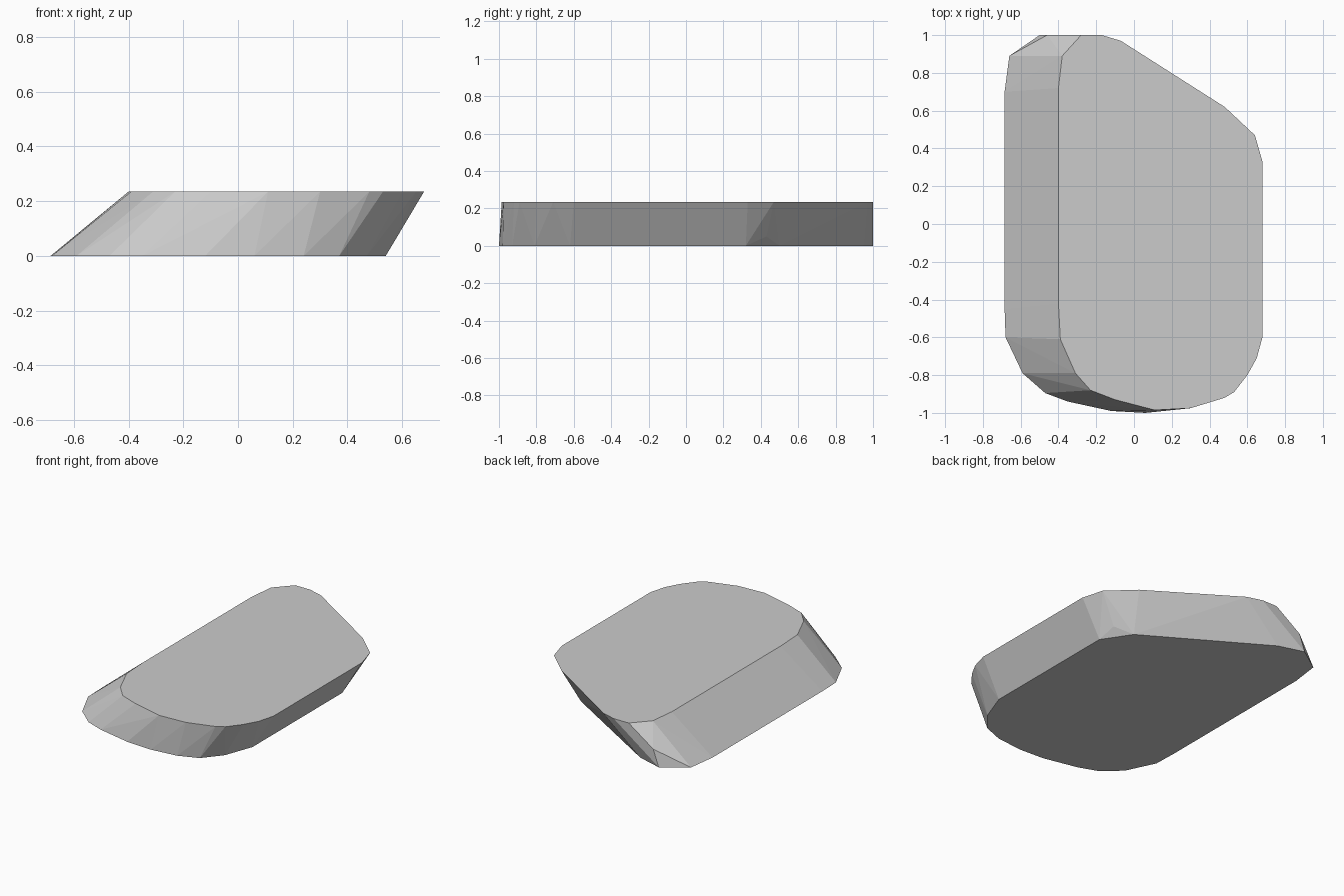
import bpy
import bmesh
import math

if "Cube" in bpy.data.objects:
    bpy.data.objects.remove(bpy.data.objects["Cube"])

HEIGHT = 0.235

# Outline of the flat top, counter-clockwise around the rim
top_rim = [(-0.40, 0.72), (-0.38, 0.89), (-0.28, 1.0), (-0.17, 1.0), (-0.07, 0.97),
           (0.48, 0.62), (0.64, 0.47), (0.68, 0.33), (0.68, -0.60), (0.65, -0.71),
           (0.60, -0.80), (0.53, -0.89), (0.48, -0.92), (0.30, -0.975), (0.11, -0.985),
           (-0.10, -0.93), (-0.23, -0.88), (-0.31, -0.79), (-0.39, -0.61), (-0.40, -0.42)]

# Outline of the flat base, shifted sideways so the walls lean
base_rim = [(-0.685, 0.70), (-0.66, 0.89), (-0.50, 1.0), (-0.33, 0.95), (0.42, 0.50),
            (0.54, 0.32), (0.54, -0.62), (0.47, -0.81), (0.37, -0.93), (0.24, -0.98),
            (0.06, -1.0), (-0.12, -0.99), (-0.35, -0.94), (-0.47, -0.895),
            (-0.59, -0.79), (-0.68, -0.60), (-0.685, -0.45)]

# Corner chips part way up the wall
chips = [(-0.46, 1.0, 0.11), (0.52, 0.43, 0.05)]

points = [(x, y, HEIGHT) for x, y in top_rim]
points += [(x, y, 0.0) for x, y in base_rim] + chips

# Leaning slab: the convex skin around both outlines
bm = bmesh.new()
for p in points:
    bm.verts.new(p)
hull = bmesh.ops.convex_hull(bm, input=bm.verts[:])
loose = {g for g in hull["geom_interior"] + hull["geom_unused"]
         if isinstance(g, bmesh.types.BMVert)}
bmesh.ops.delete(bm, geom=list(loose), context="VERTS")

# Merge the flat caps into single faces
bmesh.ops.dissolve_limit(bm, angle_limit=math.radians(0.5),
                         verts=bm.verts[:], edges=bm.edges[:])
bmesh.ops.recalc_face_normals(bm, faces=bm.faces[:])

mesh = bpy.data.meshes.new("stone_slab")
bm.to_mesh(mesh)
bm.free()

grey = bpy.data.materials.new("stone grey")
grey.diffuse_color = (0.6, 0.6, 0.6, 1.0)
grey.use_nodes = True
grey.node_tree.nodes["Principled BSDF"].inputs["Base Color"].default_value = grey.diffuse_color
mesh.materials.append(grey)

slab = bpy.data.objects.new("stone_slab", mesh)
bpy.context.collection.objects.link(slab)
